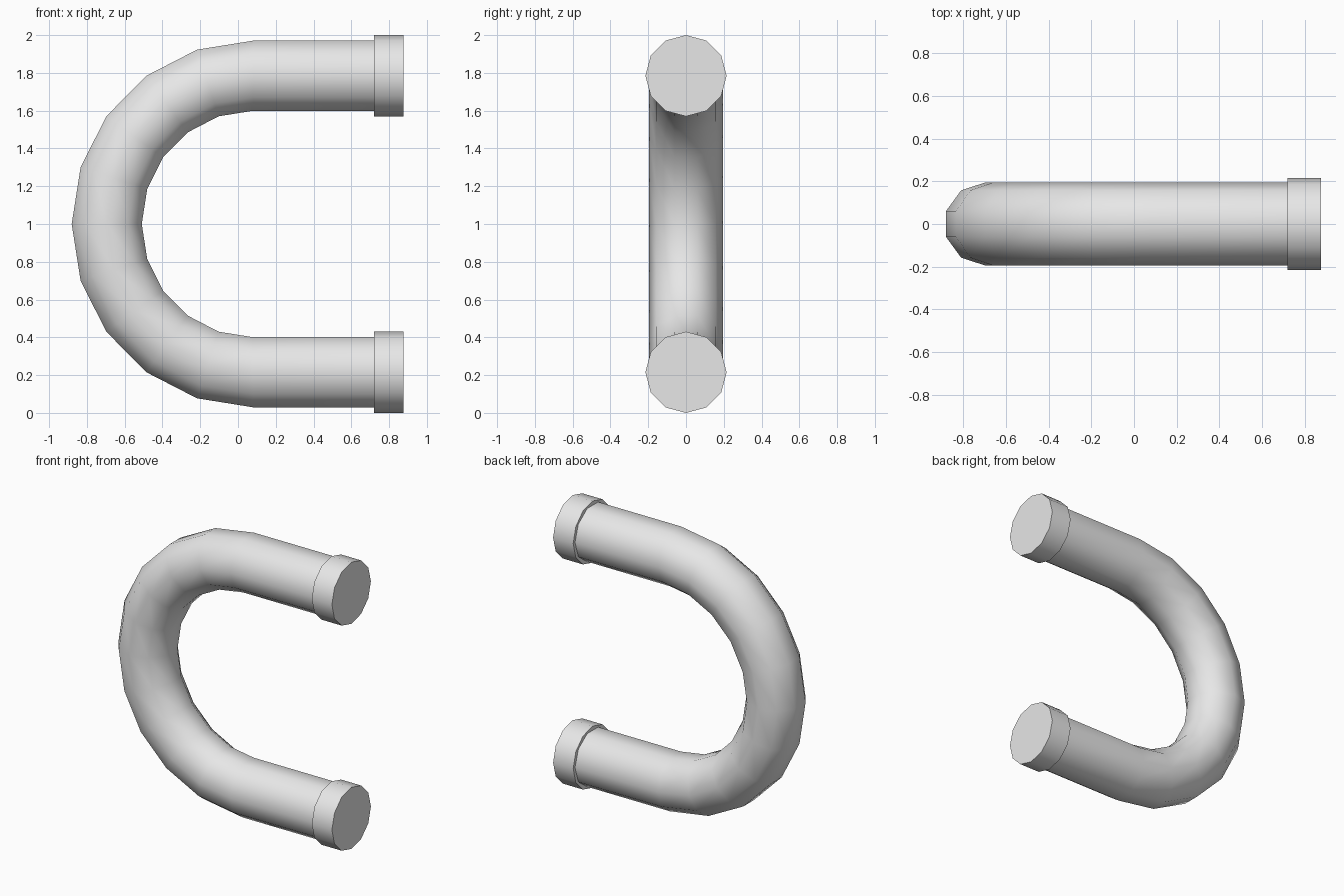
import bpy, bmesh, math
from mathutils import Vector, Matrix

cube = bpy.data.objects.get("Cube")
if cube:
    bpy.data.objects.remove(cube, do_unlink=True)

grey = bpy.data.materials.new("light grey")
grey.use_nodes = True
grey.diffuse_color = (0.8, 0.8, 0.8, 1)
grey.node_tree.nodes["Principled BSDF"].inputs["Base Color"].default_value = (0.8, 0.8, 0.8, 1)

BEND_X, BEND_A, BEND_B = 0.08, 0.775, 0.785   # bend centre and its half axes
PIPE_R, PIPE_SIDES, STEPS = 0.195, 10, 10
CAP_R, CAP_SIDES = 0.215, 12
CAP_START, CAP_END = 0.72, 0.875


def finish(name, bm):
    bmesh.ops.recalc_face_normals(bm, faces=bm.faces)
    mesh = bpy.data.meshes.new(name)
    bm.to_mesh(mesh)
    bm.free()
    mesh.materials.append(grey)
    obj = bpy.data.objects.new(name, mesh)
    bpy.context.collection.objects.link(obj)
    bpy.ops.object.select_all(action='DESELECT')
    obj.select_set(True)
    bpy.context.view_layer.objects.active = obj
    bpy.ops.object.shade_smooth_by_angle(angle=math.radians(50))
    return obj


# Pipe: a ten-sided section swept along straight, half-turn, straight
stations = [(Vector((CAP_START + 0.03, 0, 1 + BEND_B)), 0)]
for i in range(STEPS + 1):
    a = math.pi * i / STEPS
    stations.append((Vector((BEND_X - BEND_A * math.sin(a), 0, 1 + BEND_B * math.cos(a))), a))
stations.append((Vector((CAP_START + 0.03, 0, 1 - BEND_B)), math.pi))

bm = bmesh.new()
rings = []
for centre, a in stations:
    outward = Vector((-math.sin(a), 0, math.cos(a)))
    ring = []
    for k in range(PIPE_SIDES):
        t = 2 * math.pi * k / PIPE_SIDES
        offset = Vector((0, math.cos(t), 0)) + outward * math.sin(t)
        ring.append(bm.verts.new(centre + offset * PIPE_R))
    rings.append(ring)
for r0, r1 in zip(rings, rings[1:]):
    for k in range(PIPE_SIDES):
        n = (k + 1) % PIPE_SIDES
        bm.faces.new((r0[k], r0[n], r1[n], r1[k]))
bm.faces.new(rings[0])
bm.faces.new(rings[-1])
finish("bent_pipe", bm)

# End caps: short twelve-sided collars closing both pipe ends
for name, z in (("upper_end_cap", 1 + BEND_B), ("lower_end_cap", 1 - BEND_B)):
    bm = bmesh.new()
    place = Matrix.Translation(((CAP_START + CAP_END) / 2, 0, z)) @ Matrix.Rotation(math.pi / 2, 4, 'Y')
    bmesh.ops.create_cone(bm, cap_ends=True, segments=CAP_SIDES, radius1=CAP_R, radius2=CAP_R,
                          depth=CAP_END - CAP_START, matrix=place)
    finish(name, bm)
